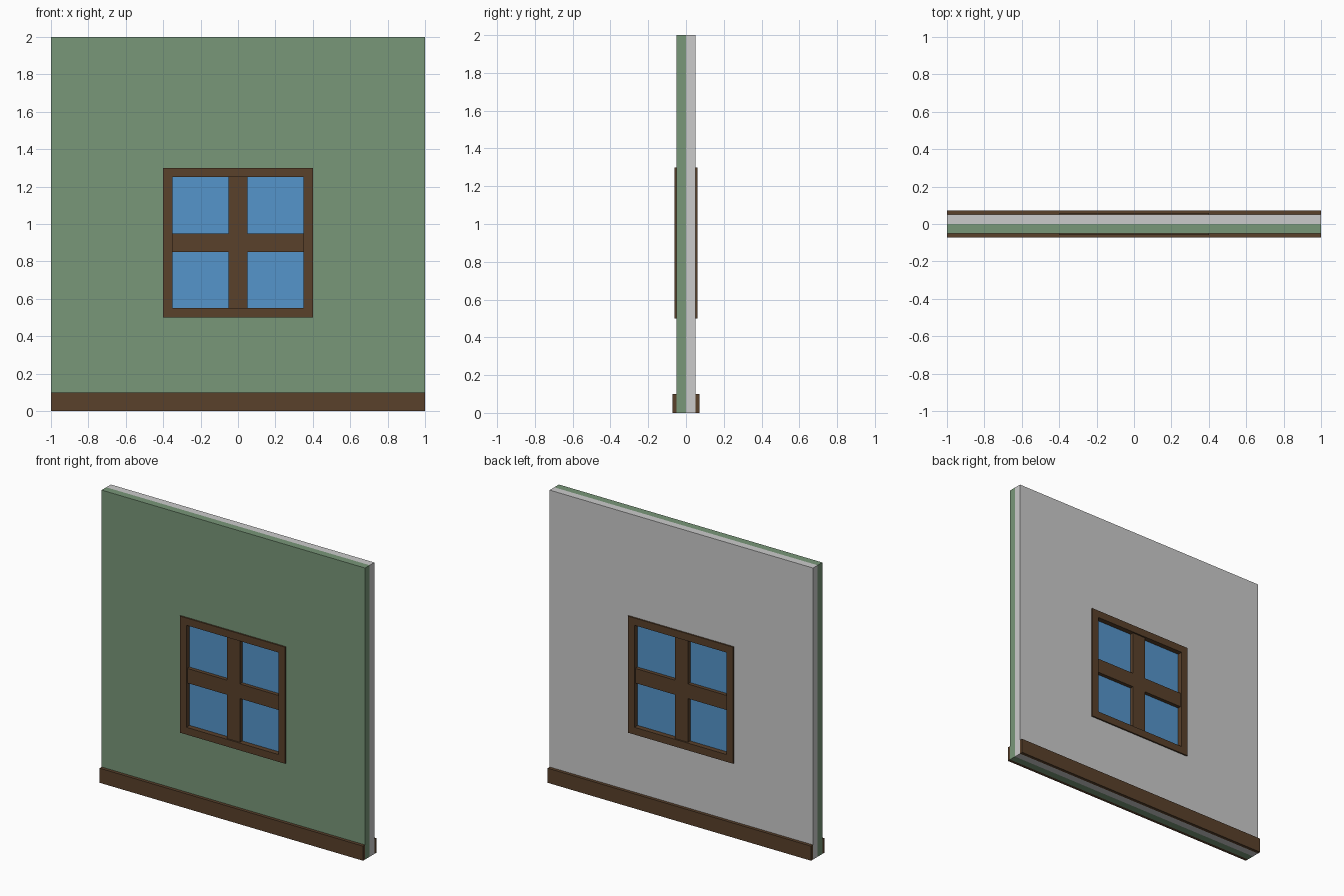
import bpy, bmesh

if "Cube" in bpy.data.objects:
    bpy.data.objects.remove(bpy.data.objects["Cube"])


def material(name, color):
    m = bpy.data.materials.new(name)
    m.diffuse_color = (*color, 1)
    m.use_nodes = True
    m.node_tree.nodes["Principled BSDF"].inputs["Base Color"].default_value = m.diffuse_color
    return m


wood = material("brown_wood", (0.10, 0.052, 0.024))
green = material("green_paint", (0.19, 0.31, 0.19))
blue = material("blue_glass", (0.09, 0.30, 0.60))


def finish(name, bm, mat):
    bmesh.ops.recalc_face_normals(bm, faces=bm.faces)
    me = bpy.data.meshes.new(name)
    bm.to_mesh(me)
    bm.free()
    if mat:
        me.materials.append(mat)
    ob = bpy.data.objects.new(name, me)
    bpy.context.collection.objects.link(ob)
    return ob


def box(name, x, y, z, mat):
    """Box from (min, max) ranges."""
    bm = bmesh.new()
    bmesh.ops.create_cube(bm, size=1)
    for v in bm.verts:
        v.co = [r[0] + (c + 0.5) * (r[1] - r[0]) for c, r in zip(v.co, (x, y, z))]
    return finish(name, bm, mat)


def ring(name, outer, inner, y, mat):
    """Rectangular slab with a rectangular hole; rects are x0, x1, z0, z1."""
    bm = bmesh.new()

    def loop(r, yy):
        x0, x1, z0, z1 = r
        return [bm.verts.new((a, yy, b))
                for a, b in ((x0, z0), (x1, z0), (x1, z1), (x0, z1))]

    loops = [loop(outer, y[0]), loop(outer, y[1]), loop(inner, y[1]), loop(inner, y[0])]
    for k in range(4):
        a, b = loops[k], loops[(k + 1) % 4]
        for i in range(4):
            j = (i + 1) % 4
            bm.faces.new((a[i], a[j], b[j], b[i]))
    return finish(name, bm, mat)


# Two wall layers with the window opening
wall, opening = (-1, 1, 0, 2), (-0.4, 0.4, 0.5, 1.3)
ring("outer_wall", wall, opening, (-0.05, 0), green)
ring("inner_wall", wall, opening, (0, 0.05), None)

# Skirting boards on both faces
box("front_skirting", (-1, 1), (-0.072, -0.05), (0, 0.1), wood)
box("back_skirting", (-1, 1), (0.05, 0.072), (0, 0.1), wood)

# Window frame, glazing bars and glass
ring("window_frame", opening, (-0.35, 0.35, 0.55, 1.25), (-0.06, 0.06), wood)
box("vertical_bar", (-0.05, 0.05), (-0.05, 0.05), (0.55, 1.25), wood)
for side, x in (("left", (-0.35, -0.05)), ("right", (0.05, 0.35))):
    box(side + "_horizontal_bar", x, (-0.05, 0.05), (0.85, 0.95), wood)
    for level, z in (("lower", (0.55, 0.85)), ("upper", (0.95, 1.25))):
        box(f"{level}_{side}_pane", x, (-0.025, 0.025), z, blue)
